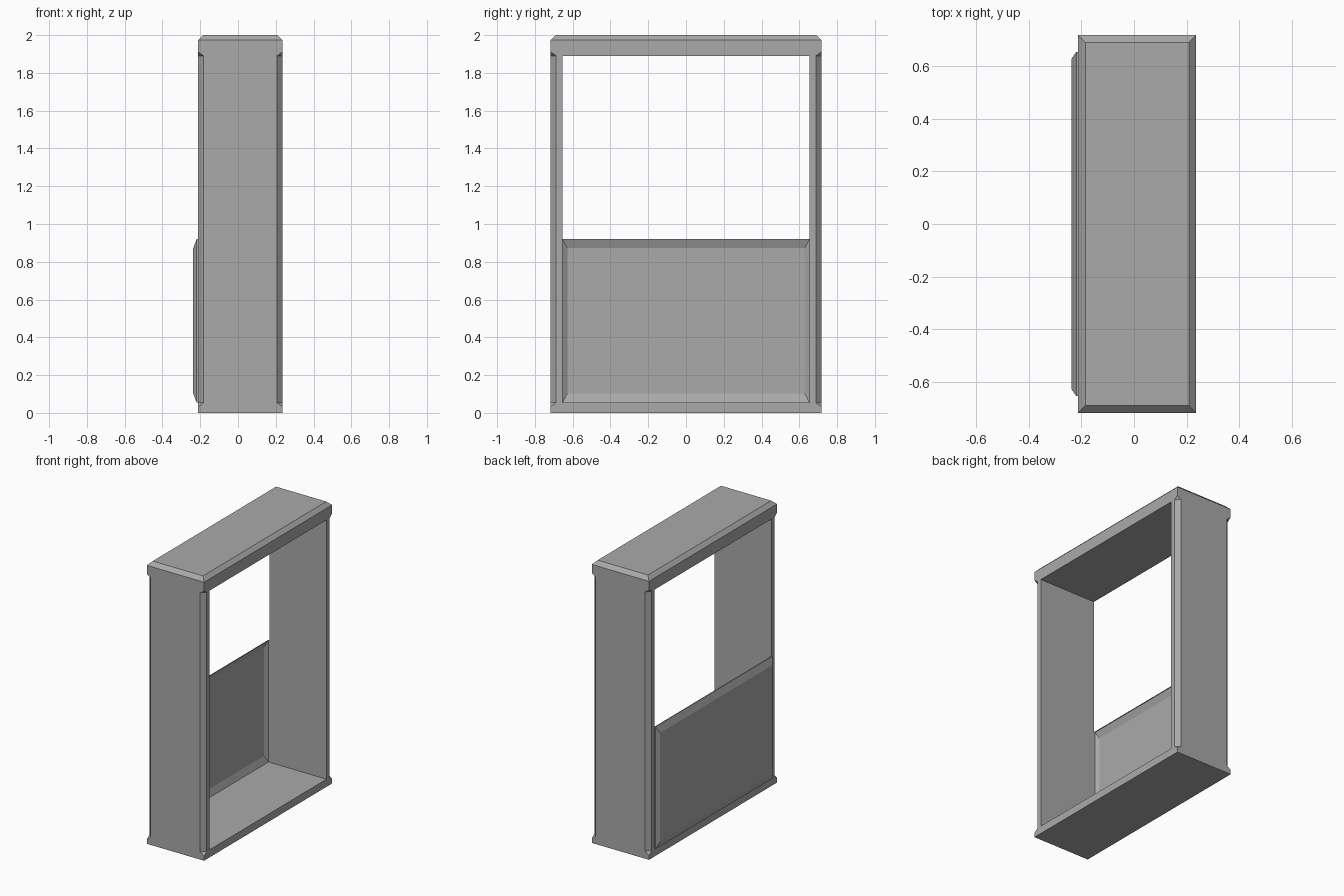
import bpy, bmesh
from mathutils import Vector

cube = bpy.data.objects.get("Cube")
if cube:
    bpy.data.objects.remove(cube, do_unlink=True)

X0, X1, Y = -0.212, 0.236, 0.717       # outer frame limits
IN_Y, SILL, HEAD = 0.654, 0.054, 1.89  # opening limits
CH = 0.03                              # post chamfer

grey = bpy.data.materials.new("plain grey")
grey.use_nodes = True
grey.diffuse_color = (0.4, 0.4, 0.4, 1)
bsdf = next(n for n in grey.node_tree.nodes if n.type == 'BSDF_PRINCIPLED')
bsdf.inputs["Base Color"].default_value = (0.4, 0.4, 0.4, 1)


def add_box(bm, low, high):
    low, high = Vector(low), Vector(high)
    verts = bmesh.ops.create_cube(bm, size=1)["verts"]
    for v in verts:
        v.co = (low + high) / 2 + v.co * (high - low)


def make_object(name, bm):
    bmesh.ops.recalc_face_normals(bm, faces=bm.faces)
    mesh = bpy.data.meshes.new(name)
    bm.to_mesh(mesh)
    bm.free()
    mesh.materials.append(grey)
    obj = bpy.data.objects.new(name, mesh)
    bpy.context.collection.objects.link(obj)
    return obj


# Frame block with a chamfered top rim
bm = bmesh.new()
add_box(bm, (X0, -Y, 0), (X1, Y, 2))
rim = [e for e in bm.edges if all(v.co.z > 1.9 for v in e.verts)]
bmesh.ops.bevel(bm, geom=rim, offset=0.027, segments=1, affect='EDGES')
frame = make_object("frame", bm)

# Cutter: through opening plus a stopped chamfer on each upright corner
bm = bmesh.new()
add_box(bm, (X0 - 0.1, -IN_Y, SILL), (X1 + 0.1, IN_Y, HEAD))
for cx, sx in ((X0, 1), (X1, -1)):
    for sy in (1, -1):
        ends = []
        for z, rise in ((SILL, -0.044), (HEAD, 0.044)):
            ends.append([bm.verts.new((cx + sx * u * CH, sy * (v * CH - Y), z + r))
                         for u, v, r in ((2, -1, 0), (-1, 2, 0), (-0.5, -0.5, rise))])
        low, high = ends
        bm.faces.new(low)
        bm.faces.new(high[::-1])
        for i in range(3):
            j = (i + 1) % 3
            bm.faces.new((low[i], low[j], high[j], high[i]))
cutter = make_object("cutter", bm)
cutter.hide_render = True

cut = frame.modifiers.new("cut", 'BOOLEAN')
cut.operation = 'DIFFERENCE'
cut.solver = 'EXACT'
cut.object = cutter
bpy.context.view_layer.objects.active = frame
bpy.ops.object.modifier_apply(modifier=cut.name)
bpy.data.objects.remove(cutter, do_unlink=True)

# Thin tray-shaped panel closing the lower half on one side
bm = bmesh.new()
rings = []
for x, dy, dz in ((X0, 0, 0), (-0.219, 0, 0), (-0.237, 0.026, 0.048)):
    y, z0, z1 = IN_Y - dy, SILL + dz, 0.92 - dz
    rings.append([bm.verts.new((x, a, b))
                  for a, b in ((-y, z0), (y, z0), (y, z1), (-y, z1))])
for a, b in zip(rings, rings[1:]):
    for i in range(4):
        j = (i + 1) % 4
        bm.faces.new((a[i], a[j], b[j], b[i]))
bm.faces.new(rings[-1])
make_object("lower_panel", bm)
